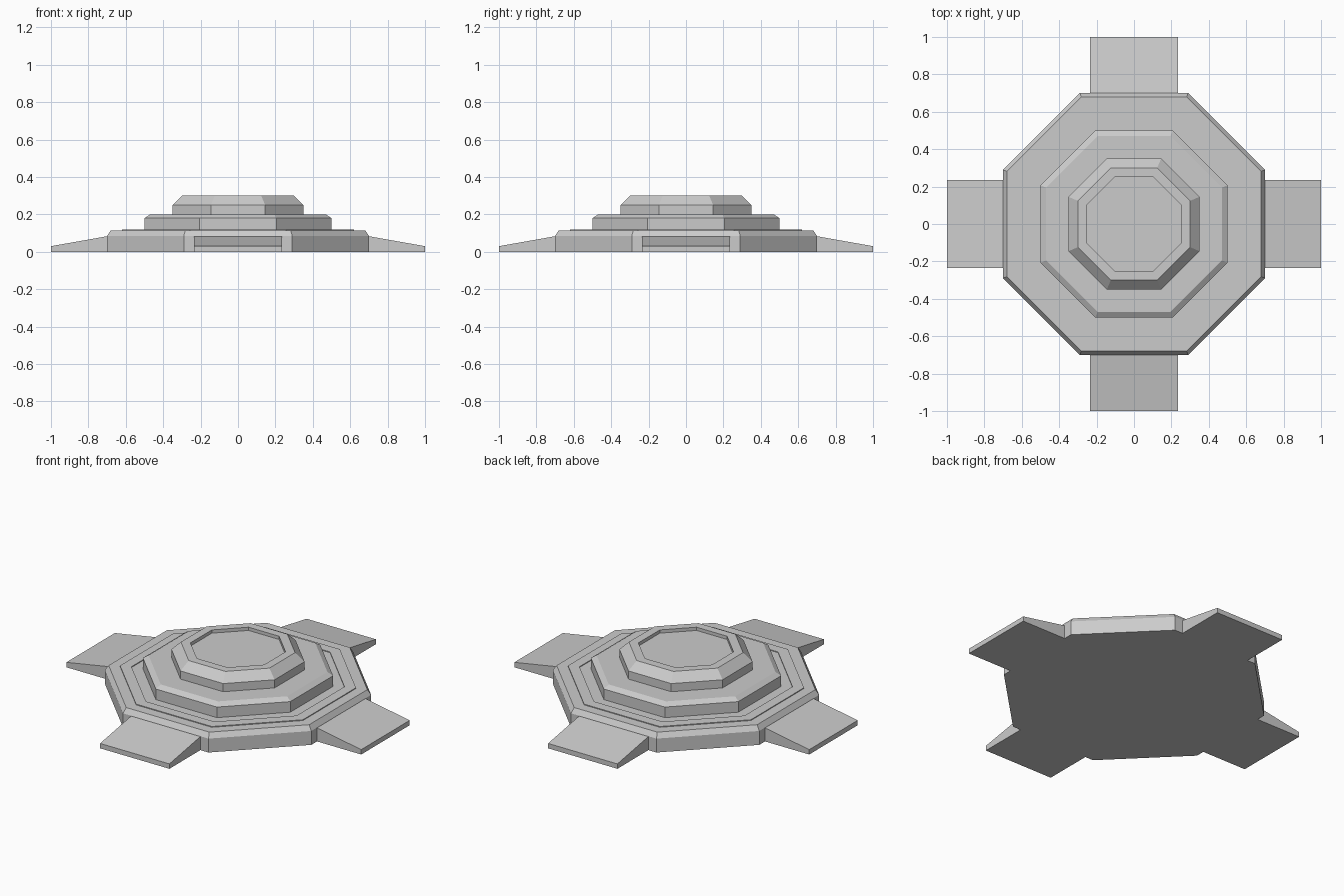
import bpy, bmesh
from math import pi, cos, sin

if "Cube" in bpy.data.objects:
    bpy.data.objects.remove(bpy.data.objects["Cube"])


def make_object(name, bm):
    bmesh.ops.recalc_face_normals(bm, faces=bm.faces)
    mesh = bpy.data.meshes.new(name)
    bm.to_mesh(mesh)
    bm.free()
    obj = bpy.data.objects.new(name, mesh)
    bpy.context.collection.objects.link(obj)
    return obj


def octagon_loft(name, profile, closed=False):
    """Loft octagons through (apothem, z) pairs; cap the ends unless closed."""
    bm = bmesh.new()
    rings = []
    for a, z in profile:
        r = a / cos(pi / 8)
        rings.append([bm.verts.new((r * cos(pi / 8 + i * pi / 4),
                                    r * sin(pi / 8 + i * pi / 4), z))
                      for i in range(8)])
    pairs = list(zip(rings, rings[1:]))
    if closed:
        pairs.append((rings[-1], rings[0]))
    else:
        bm.faces.new(rings[0])
        bm.faces.new(rings[-1])
    for lo, hi in pairs:
        for i in range(8):
            j = (i + 1) % 8
            bm.faces.new((lo[i], lo[j], hi[j], hi[i]))
    return make_object(name, bm)


# Wide bottom platform with a chamfered edge
octagon_loft("base_platform", [(0.70, 0), (0.70, 0.085), (0.68, 0.115)])

# Thin raised trim on the platform
octagon_loft("platform_trim", [(0.62, 0.11), (0.62, 0.12), (0.56, 0.12), (0.56, 0.11)], closed=True)

# Middle tier
octagon_loft("middle_tier", [(0.50, 0.11), (0.50, 0.18), (0.47, 0.20)])

# Top tier with a shallow recess
octagon_loft("top_tier", [(0.35, 0.19), (0.35, 0.25), (0.30, 0.30),
                          (0.25, 0.30), (0.25, 0.28)])

# Four sloping ramps
for k, side in enumerate(("right", "back", "left", "front")):
    bm = bmesh.new()
    section = [(0.69, 0), (1.0, 0), (1.0, 0.03), (0.70, 0.083), (0.69, 0.083)]
    face = bm.faces.new([bm.verts.new((x, -0.235, z)) for x, z in section])
    out = bmesh.ops.extrude_face_region(bm, geom=[face])
    verts = [v for v in out["geom"] if isinstance(v, bmesh.types.BMVert)]
    bmesh.ops.translate(bm, verts=verts, vec=(0, 0.47, 0))
    ramp = make_object(side + "_ramp", bm)
    ramp.rotation_euler.z = k * pi / 2
